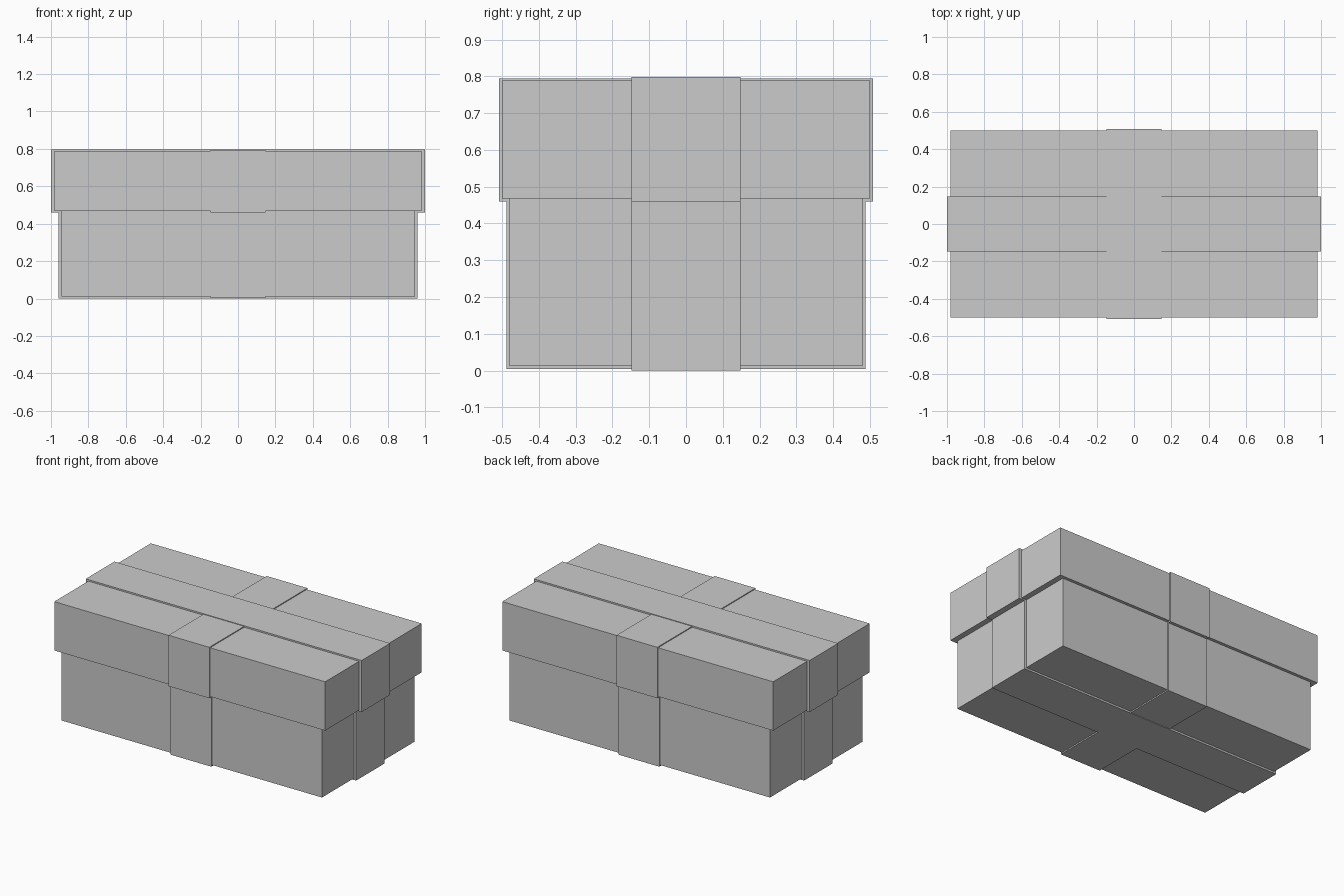
import bpy

if "Cube" in bpy.data.objects:
    bpy.data.objects.remove(bpy.data.objects["Cube"])


def block(name, half_x, half_y, z0, z1):
    """Flat-sided box centred on the z axis, spanning z0 to z1."""
    bpy.ops.mesh.primitive_cube_add(size=1, location=(0, 0, (z0 + z1) / 2))
    ob = bpy.context.object
    ob.name = name
    ob.scale = (2 * half_x, 2 * half_y, z1 - z0)
    bpy.ops.object.transform_apply(location=False, rotation=False, scale=True)
    return ob


RIBBON = 0.148  # half width of the ribbon

# Gift box body and overhanging lid
block("box_base", 0.945, 0.48, 0.012, 0.475)
block("box_lid", 0.982, 0.50, 0.468, 0.788)

# Ribbon around the body: lengthwise and crosswise bands
block("base_ribbon_long", 0.96, RIBBON, 0.0, 0.475)
block("base_ribbon_cross", RIBBON, 0.488, 0.004, 0.475)

# Ribbon around the lid: lengthwise and crosswise bands
block("lid_ribbon_long", 1.0, RIBBON, 0.460, 0.798)
block("lid_ribbon_cross", RIBBON, 0.508, 0.460, 0.794)
